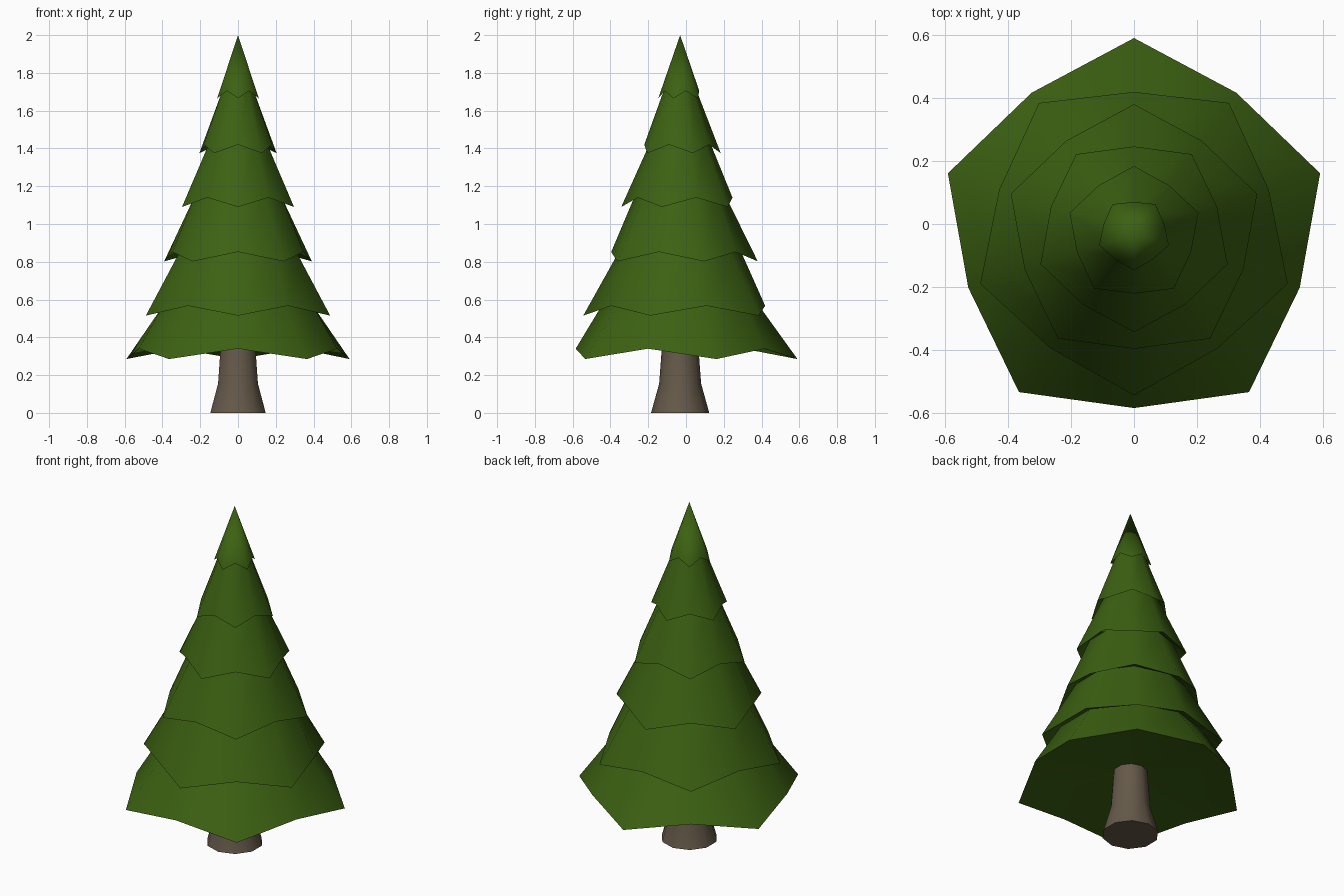
import bpy, bmesh, math

if "Cube" in bpy.data.objects:
    bpy.data.objects.remove(bpy.data.objects["Cube"])

CY = -0.031   # trunk axis in y
N = 10        # sides


def material(name, rgb):
    m = bpy.data.materials.new(name)
    m.diffuse_color = (*rgb, 1)
    m.use_nodes = True
    m.node_tree.nodes["Principled BSDF"].inputs["Base Color"].default_value = m.diffuse_color
    return m


def ring(bm, r_even, z_even, r_odd, z_odd):
    """Ten-sided ring; even corners start at +y, odd corners lie between."""
    verts = []
    for i in range(N):
        a = math.pi / 2 + i * math.tau / N
        r, z = (r_even, z_even) if i % 2 == 0 else (r_odd, z_odd)
        verts.append(bm.verts.new((r * math.cos(a), CY + r * math.sin(a), z)))
    return verts


def bridge(bm, a, b):
    for i in range(N):
        j = (i + 1) % N
        bm.faces.new((a[i], a[j], b[j], b[i]))


def finish(bm, name, mat, angle):
    bmesh.ops.recalc_face_normals(bm, faces=bm.faces)
    me = bpy.data.meshes.new(name)
    bm.to_mesh(me)
    bm.free()
    me.materials.append(mat)
    ob = bpy.data.objects.new(name, me)
    bpy.context.collection.objects.link(ob)
    bpy.ops.object.select_all(action='DESELECT')
    ob.select_set(True)
    bpy.context.view_layer.objects.active = ob
    bpy.ops.object.shade_smooth_by_angle(angle=math.radians(angle))


green = material("needle green", (0.045, 0.12, 0.006))
brown = material("bark brown", (0.13, 0.10, 0.067))

# Foliage: tip radius, tip z, notch radius, notch z, top radius, top z
tiers = [
    (0.621, 0.285, 0.553, 0.340, 0.405, 0.585),
    (0.513, 0.515, 0.450, 0.567, 0.315, 0.870),
    (0.411, 0.802, 0.365, 0.852, 0.235, 1.160),
    (0.312, 1.090, 0.277, 1.140, 0.155, 1.440),
    (0.215, 1.375, 0.190, 1.420, 0.080, 1.725),
    (0.116, 1.665, 0.101, 1.705, 0, 2.0),
]
bm = bmesh.new()
prev = ring(bm, 0.09, 0.39, 0.09, 0.39)
bm.faces.new(prev)
for k, (rt, zt, rn, zn, ru, zu) in enumerate(tiers):
    # the five tips alternate direction from tier to tier
    rim = ring(bm, rt, zt, rn, zn) if k % 2 == 0 else ring(bm, rn, zn, rt, zt)
    bridge(bm, prev, rim)
    if ru > 0:
        prev = ring(bm, ru, zu, ru, zu)
        bridge(bm, rim, prev)
    else:
        apex = bm.verts.new((0, CY, zu))
        for i in range(N):
            bm.faces.new((rim[i], rim[(i + 1) % N], apex))
finish(bm, "foliage", green, 50)

# Trunk with flared foot
bm = bmesh.new()
rings = [ring(bm, r, z, r, z) for r, z in
         [(0.154, 0), (0.111, 0.155), (0.098, 0.33), (0.092, 0.40)]]
for a, b in zip(rings, rings[1:]):
    bridge(bm, a, b)
bm.faces.new(rings[0])
bm.faces.new(rings[-1])
finish(bm, "trunk", brown, 50)
